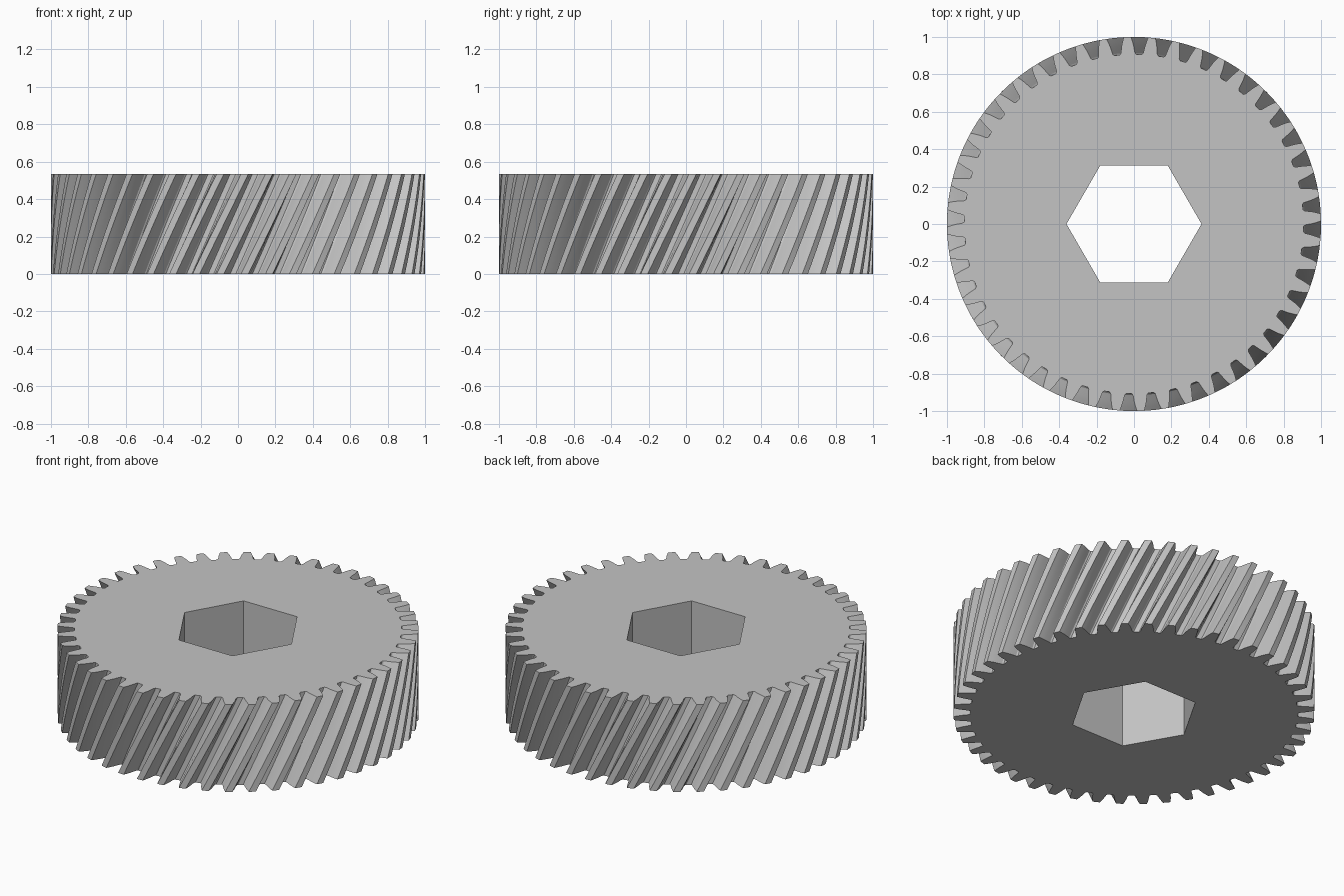
import bpy, bmesh
from math import cos, sin, pi, radians

if "Cube" in bpy.data.objects:
    bpy.data.objects.remove(bpy.data.objects["Cube"], do_unlink=True)

TEETH = 48
HEIGHT = 0.534
TWIST = radians(15)
SLICES = 12
TOP_PHASE = radians(-1.7)      # centre of one tooth gap on the top face
BORE_RADIUS = 0.361

# Half of one tooth gap: (radius, half width of the gap)
GAP = [(1.0, 0.046), (0.978, 0.038), (0.955, 0.031), (0.93, 0.0255),
       (0.915, 0.022), (0.907, 0.015)]

steel = bpy.data.materials.new("light grey steel")
steel.use_nodes = True
colour = (0.55, 0.55, 0.55, 1)
steel.diffuse_color = colour
steel.node_tree.nodes["Principled BSDF"].inputs["Base Color"].default_value = colour


def gear_outline():
    """Polar points (radius, angle) around the whole toothed rim."""
    gap = [(r, -w / r) for r, w in GAP] + [(r, w / r) for r, w in reversed(GAP)]
    pitch = 2 * pi / TEETH
    points = []
    for i in range(TEETH):
        points += [(r, a + i * pitch) for r, a in gap]
        points.append((1.0, (i + 0.5) * pitch))
    return points


def add_ring(bm, polar, z, turn):
    return [bm.verts.new((r * cos(a + turn), r * sin(a + turn), z)) for r, a in polar]


def join_rings(bm, low, high):
    for i in range(len(low)):
        j = (i + 1) % len(low)
        bm.faces.new((low[i], low[j], high[j], high[i]))


def ring_edges(bm, ring):
    return [bm.edges.get((ring[i - 1], ring[i])) for i in range(len(ring))]


bm = bmesh.new()

# Helical rim, swept upward in slices
outline = gear_outline()
rims = []
for s in range(SLICES + 1):
    t = s / SLICES
    rims.append(add_ring(bm, outline, HEIGHT * t, TOP_PHASE - TWIST * (1 - t)))
for low, high in zip(rims, rims[1:]):
    join_rings(bm, low, high)

# Hexagonal bore
hexagon = [(BORE_RADIUS, i * pi / 3) for i in range(6)]
bores = [add_ring(bm, hexagon, z, 0) for z in (0, HEIGHT)]
join_rings(bm, *bores)

# Flat end faces around the bore
for rim, bore in ((rims[0], bores[0]), (rims[-1], bores[1])):
    bmesh.ops.triangle_fill(bm, use_beauty=True,
                            edges=ring_edges(bm, rim) + ring_edges(bm, bore))
bmesh.ops.recalc_face_normals(bm, faces=bm.faces)

mesh = bpy.data.meshes.new("helical_gear")
bm.to_mesh(mesh)
bm.free()
mesh.materials.append(steel)
gear = bpy.data.objects.new("helical_gear", mesh)
bpy.context.collection.objects.link(gear)

# Smooth flanks, sharp tooth edges
bpy.ops.object.select_all(action="DESELECT")
gear.select_set(True)
bpy.context.view_layer.objects.active = gear
bpy.ops.object.shade_smooth_by_angle(angle=radians(20))
